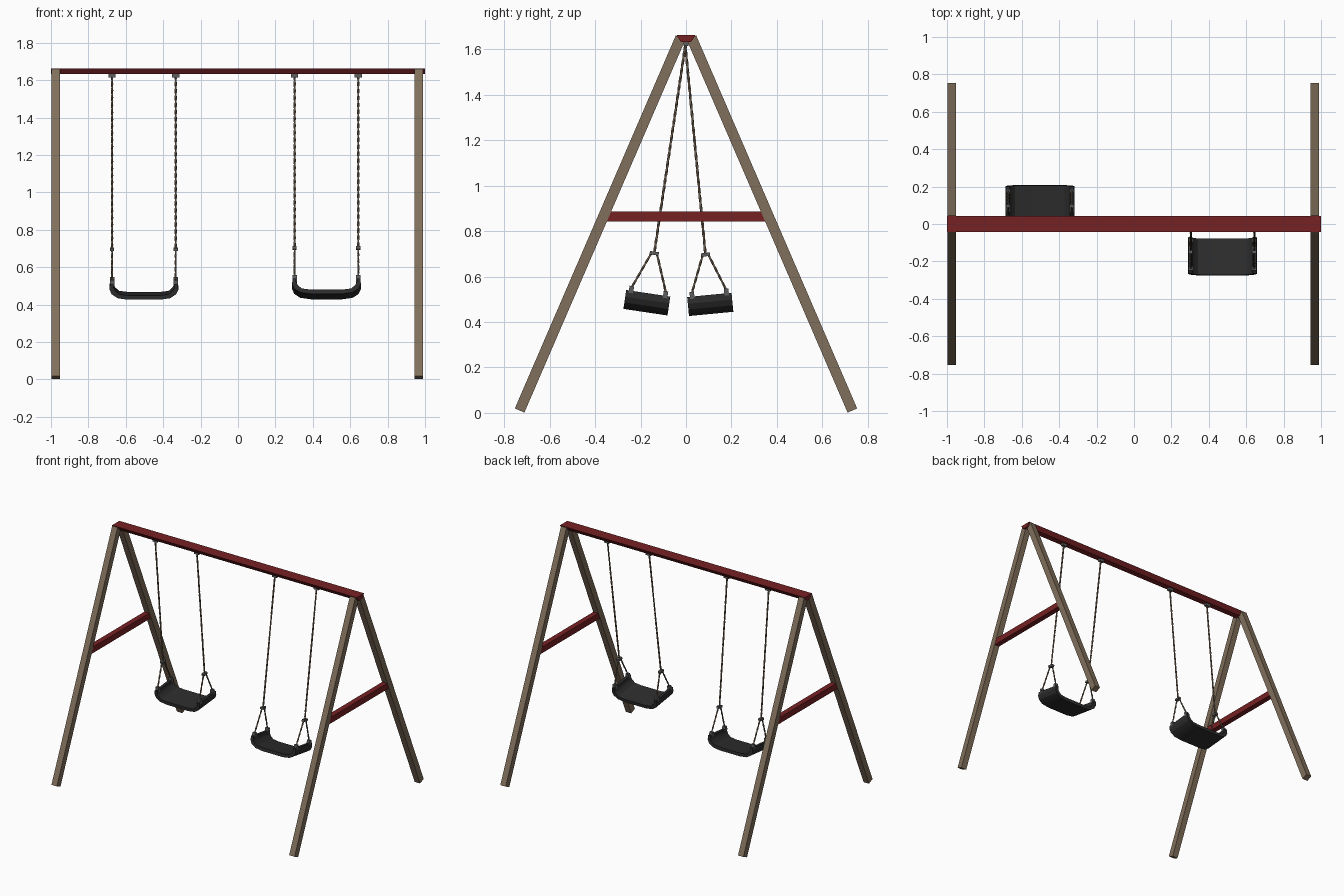
import bpy, bmesh, math
from mathutils import Vector, Matrix

if "Cube" in bpy.data.objects:
    bpy.data.objects.remove(bpy.data.objects["Cube"])


def material(name, rgb):
    m = bpy.data.materials.new(name)
    m.diffuse_color = (*rgb, 1)
    m.use_nodes = True
    m.node_tree.nodes["Principled BSDF"].inputs["Base Color"].default_value = m.diffuse_color
    return m


WOOD = material("brown_wood", (0.220, 0.160, 0.106))
RED = material("dark_red_paint", (0.180, 0.0150, 0.0170))
RUBBER = material("black_rubber", (0.026, 0.026, 0.026))
METAL = material("grey_metal", (0.110, 0.110, 0.110))
ROPE = material("tan_rope", (0.165, 0.120, 0.082))


def finish(name, bm, mat, matrix=None, smooth=False):
    bmesh.ops.recalc_face_normals(bm, faces=bm.faces)
    me = bpy.data.meshes.new(name)
    bm.to_mesh(me)
    bm.free()
    me.materials.append(mat)
    ob = bpy.data.objects.new(name, me)
    bpy.context.collection.objects.link(ob)
    if matrix:
        ob.matrix_world = matrix
    if smooth:
        bpy.ops.object.select_all(action='DESELECT')
        ob.select_set(True)
        bpy.context.view_layer.objects.active = ob
        bpy.ops.object.shade_smooth_by_angle(angle=math.radians(30))
    return ob


def box(name, center, size, mat, matrix=None):
    bm = bmesh.new()
    bmesh.ops.create_cube(bm, size=1, matrix=Matrix.Translation(center)
                          @ Matrix.Diagonal((*size, 1)))
    return finish(name, bm, mat, matrix)


def prism(name, outline, frame, mat, matrix=None, smooth=False):
    """Closed solid; frame(u, v, side) places each outline point on both ends."""
    bm = bmesh.new()
    a, b = ([bm.verts.new(frame(u, v, s)) for u, v in outline] for s in (-1, 1))
    n = len(outline)
    for i in range(n):
        j = (i + 1) % n
        bm.faces.new((a[i], a[j], b[j], b[i]))
    bm.faces.new(a)
    bm.faces.new(b[::-1])
    return finish(name, bm, mat, matrix, smooth)


def strand(name, p, q, matrix, radius=0.0062):
    """Twisted four-sided rope from p to q."""
    p, q = Vector(p), Vector(q)
    rot = (q - p).to_track_quat('Z', 'X')
    steps = max(4, int((q - p).length / 0.012))
    bm = bmesh.new()
    rings = []
    for k in range(steps + 1):
        c = p.lerp(q, k / steps)
        rings.append([bm.verts.new(c + rot @ Vector((
            radius * math.cos(k * 0.5 + i * math.pi / 2),
            radius * math.sin(k * 0.5 + i * math.pi / 2), 0))) for i in range(4)])
    for r, s in zip(rings, rings[1:]):
        for i in range(4):
            j = (i + 1) % 4
            bm.faces.new((r[i], r[j], s[j], s[i]))
    bm.faces.new(rings[0])
    bm.faces.new(rings[-1])
    finish(name, bm, ROPE, matrix)


# Top beam with tapered underside
prism("top_beam", [(-0.043, 1.663), (0.043, 1.663), (0.022, 1.632), (-0.022, 1.632)],
      lambda u, v, s: (s * 0.999, u, v), RED)

# Two A-frames: sloping legs and a cross bar
for side, x in (("left", -0.974), ("right", 0.967)):
    for end, s in (("front", -1), ("back", 1)):
        foot, top = Vector((x, s * 0.732, 0.0105)), Vector((x, s * 0.024, 1.651))
        d = top - foot
        tilt = Matrix.Rotation(math.atan2(-d.y, d.z), 4, 'X')
        box(f"{side}_{end}_leg", (0, 0, 0), (0.044, 0.046, d.length), WOOD,
            Matrix.Translation((foot + top) / 2) @ tilt)
    prism(f"{side}_cross_bar", [(-0.352, 0.841), (0.352, 0.841), (0.333, 0.885), (-0.333, 0.885)],
          lambda u, v, t: (x + t * 0.020, u, v), RED)

# Seat half profile: outer skin from rim to middle, then inner skin back to rim
JOINT, RIM, BASE = -0.925, -1.103, -1.187
outer = [(0.181, RIM), (0.184, RIM - 0.030), (0.172, RIM - 0.055),
         (0.140, BASE + 0.008), (0.085, BASE)]
inner = [(0.085, BASE + 0.023), (0.132, BASE + 0.029), (0.154, RIM - 0.036),
         (0.162, RIM - 0.020), (0.162, RIM)]
outline = (outer + [(-u, v) for u, v in reversed(outer)]
           + [(-u, v) for u, v in reversed(inner)] + inner)
# keep ring order: right outer, left outer, left inner, right inner
n = len(outer)
outline = outline[:2 * n] + [(-u, v) for u, v in reversed(inner)] + inner

# Two swings, each hanging at its own angle around the beam
for side, x, angle in (("left", -0.503, 5.5), ("right", 0.473, -8.5)):
    hang = Matrix.Translation((x, -0.003, 1.617)) @ Matrix.Rotation(math.radians(angle), 4, 'X')
    prism(f"{side}_seat", outline, lambda u, v, s: (u, s * 0.098, v), RUBBER, hang, True)
    for hand, sx in (("left", -0.170), ("right", 0.170)):
        tag = f"{side}_swing_{hand}"
        # Hanger under the beam and main rope
        box(f"{tag}_hanger", (x + sx, 0, 1.623), (0.038, 0.022, 0.018), METAL)
        strand(f"{tag}_rope", (sx, 0, 0), (sx, 0, JOINT), hang)
        # Clamp where the rope splits in two
        box(f"{tag}_clamp", (sx, 0, JOINT), (0.022, 0.040, 0.015), METAL, hang)
        for end, sy in (("front", -1), ("back", 1)):
            strand(f"{tag}_{end}_split_rope", (sx, sy * 0.012, JOINT),
                   (sx, sy * 0.074, JOINT - 0.158), hang, 0.0055)
            # Bracket fixed to the seat rim
            box(f"{tag}_{end}_bracket", (sx, sy * 0.076, RIM + 0.004),
                (0.024, 0.020, 0.034), METAL, hang)
